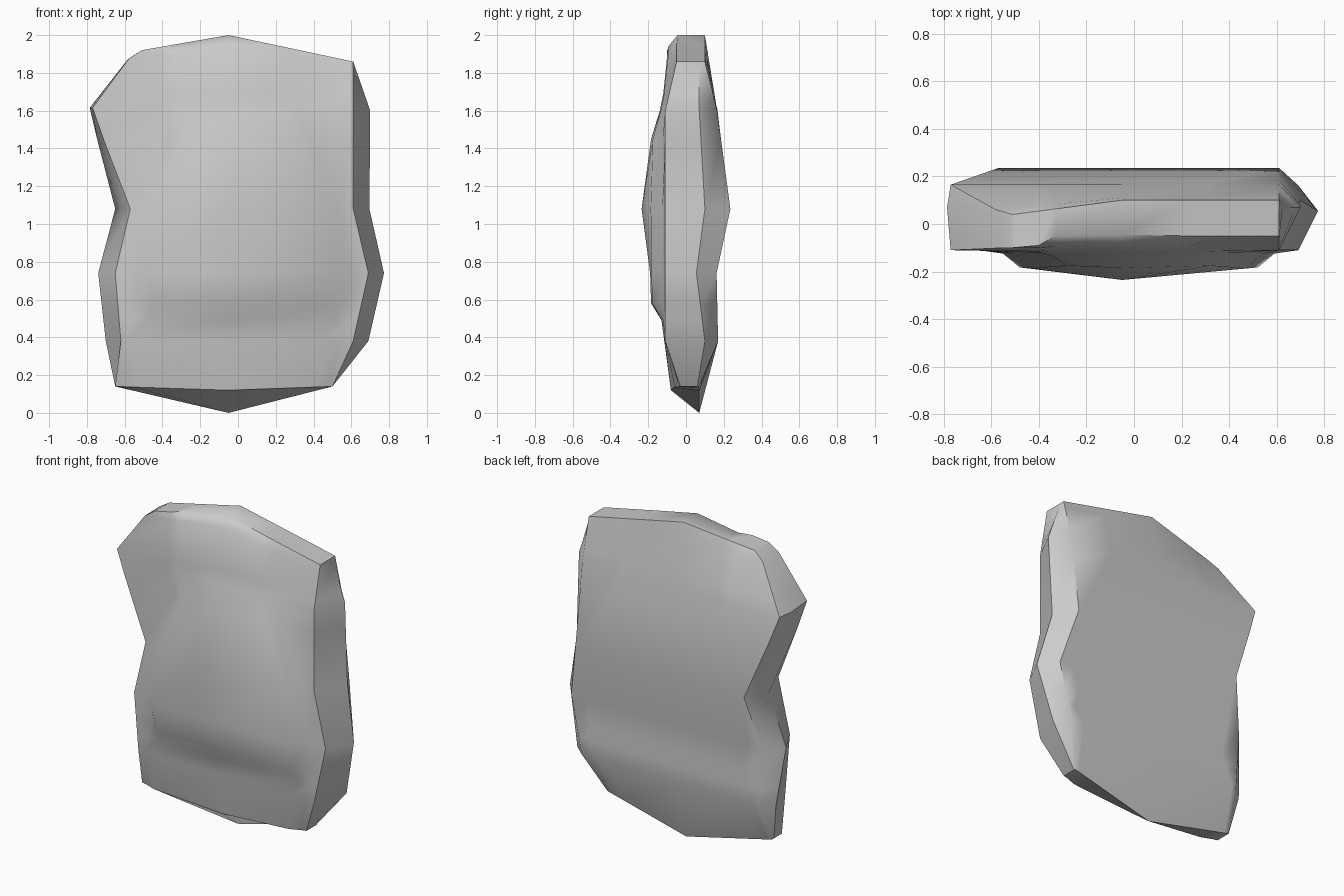
import bpy, bmesh

if "Cube" in bpy.data.objects:
    bpy.data.objects.remove(bpy.data.objects["Cube"])


def at(profile, z):
    """Piecewise-linear lookup in a list of (height, value)."""
    if z <= profile[0][0]:
        return profile[0][1]
    for (z0, v0), (z1, v1) in zip(profile, profile[1:]):
        if z <= z1:
            return v0 + (v1 - v0) * (z - z0) / (z1 - z0)
    return profile[-1][1]


# Outlines of the front rim, and how far the side ridge sticks out beyond it
left = [(.14, -.65), (.38, -.62), (.74, -.65), (1.08, -.57), (1.6, -.77), (1.82, -.58), (1.86, -.51)]
right = [(.14, .5), (.38, .61), (.74, .69), (1.08, .61), (1.86, .61)]
ridge_l = [(.14, 0), (.38, .08), (.74, .09), (1.08, .08), (1.6, .015), (1.86, 0)]
ridge_r = [(.14, 0), (.38, .08), (1.6, .09), (1.86, 0)]
# Depths of the rims, side ridges, back and front centre line
front_l = [(.14, -.03), (.38, -.11), (1.6, -.11), (1.86, -.10)]
front_r = [(.14, -.03), (.38, -.11), (1.6, -.11), (1.86, -.05)]
ridge_y = [(.14, .06), (.38, .10), (.74, .055), (1.08, .10), (1.6, .07), (1.86, .07)]
back_r = [(.14, .07), (.38, .17), (.74, .162), (1.08, .235), (1.6, .165), (1.86, .10)]
back_l = back_r[:5] + [(1.82, .06), (1.86, .04)]
centre_y = [(.14, -.08), (.38, -.115), (.49, -.13), (.58, -.185), (.74, -.19),
            (1.08, -.235), (1.45, -.185), (1.66, -.12), (1.82, -.095), (1.86, -.045)]
# Raised front panel: half width and depth
panel_w = [(.49, .50), (.58, .47), (.74, .50), (1.08, .45), (1.45, .30), (1.86, .28)]
panel_y = [(.14, -.06), (.38, -.113), (.49, -.12), (.58, -.18), (1.08, -.187),
           (1.45, -.175), (1.66, -.118), (1.82, -.095), (1.86, -.05)]
# The top edge peaks in the middle, the bottom edge sags there
lift_l = [(1.6, .015), (1.86, .06)]
lift_c = [(.14, -.02), (.38, 0), (1.6, 0), (1.86, .14)]
lift_back = [(.14, -.14), (.38, 0), (1.6, 0), (1.86, .14)]
CX = -.05


def ring(z):
    xl, xr = at(left, z), at(right, z)
    w = at(panel_w, z)
    cx = CX + .07 if .4 < z < 1.5 else CX
    xs = [xl, max(cx - w - .07, xl + .03), max(cx - w, xl + .1), CX,
          min(cx + w, xr - .1), min(cx + w + .07, xr - .03), xr]
    ll = at(lift_l, z) if z > 1.5 else 0

    def height(x, mid):
        if x < CX:
            return z + mid + (ll - mid) * (CX - x) / (CX - xl)
        return z + mid * (xr - x) / (xr - CX)

    fl, fr, p = at(front_l, z), at(front_r, z), at(panel_y, z)
    ys = [fl, fl * .8 + p * .2, p, at(centre_y, z), p, fr * .8 + p * .2, fr]
    front = [(x, y, height(x, at(lift_c, z))) for x, y in zip(xs, ys)]
    bl, br = at(back_l, z), at(back_r, z)
    back = []
    for x in xs:
        y = br if x > CX else br + (bl - br) * (CX - x) / (CX - xl)
        back.append((x, y, height(x, at(lift_back, z))))
    ym = at(ridge_y, z)
    ridge_right = (xr + at(ridge_r, z), ym, z)
    ridge_left = (xl - at(ridge_l, z), min(ym, bl - .02), z + ll)
    return front + [ridge_right] + back[::-1] + [ridge_left]


# Stone slab: stacked rings joined by quads, capped with strips
bm = bmesh.new()
rings = [[bm.verts.new(c) for c in ring(z)]
         for z in (.14, .38, .49, .58, .74, 1.08, 1.45, 1.6, 1.66, 1.82, 1.86)]
for a, b in zip(rings, rings[1:]):
    for i in range(16):
        j = (i + 1) % 16
        bm.faces.new((a[i], a[j], b[j], b[i]))
for r in (rings[0], rings[-1]):
    for i in range(6):
        bm.faces.new((r[i], r[i + 1], r[13 - i], r[14 - i]))
    bm.faces.new((r[6], r[7], r[8]))
    bm.faces.new((r[14], r[15], r[0]))
bmesh.ops.remove_doubles(bm, verts=bm.verts, dist=.003)
bmesh.ops.recalc_face_normals(bm, faces=bm.faces)
low = min(v.co.z for v in bm.verts)
for v in bm.verts:
    v.co.z -= low
mesh = bpy.data.meshes.new("stone_slab")
bm.to_mesh(mesh)
bm.free()
slab = bpy.data.objects.new("stone_slab", mesh)
bpy.context.collection.objects.link(slab)
bpy.context.view_layer.objects.active = slab
slab.select_set(True)
bpy.ops.object.shade_smooth_by_angle(angle=.85)
